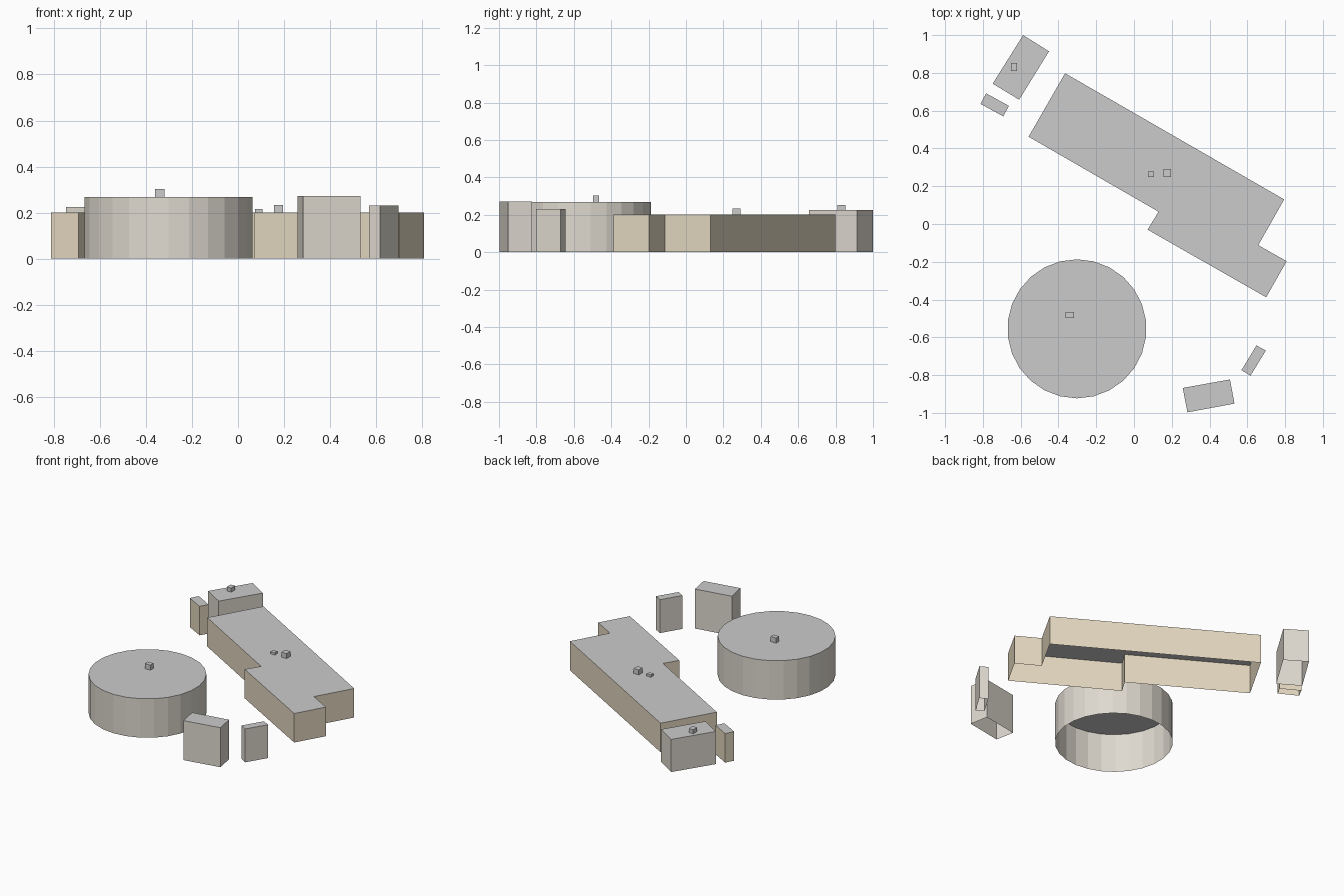
import bpy, math

if "Cube" in bpy.data.objects:
    bpy.data.objects.remove(bpy.data.objects["Cube"])


def material(name, rgb):
    m = bpy.data.materials.new(name)
    m.diffuse_color = (*rgb, 1)
    m.use_nodes = True
    m.node_tree.nodes["Principled BSDF"].inputs["Base Color"].default_value = m.diffuse_color
    return m


def add_mesh(name, verts, faces, mat=None):
    mesh = bpy.data.meshes.new(name)
    mesh.from_pydata(verts, [], faces)
    mesh.update()
    if mat:
        mesh.materials.append(mat)
    ob = bpy.data.objects.new(name, mesh)
    bpy.context.collection.objects.link(ob)
    return ob


def building(name, outline, height, mat):
    """Open-bottomed walls with a flat roof; outline is counter-clockwise."""
    n = len(outline)
    low = [(x, y, 0) for x, y in outline]
    top = [(x, y, height) for x, y in outline]
    walls = [(i, (i + 1) % n, n + (i + 1) % n, n + i) for i in range(n)]
    add_mesh(name + "_walls", low + top, walls, mat)
    add_mesh(name + "_roof", top, [tuple(range(n))])


def roof_unit(name, x, y, base, sx, sy, sz):
    bpy.ops.mesh.primitive_cube_add(size=1, location=(x, y, base + sz / 2))
    ob = bpy.context.object
    ob.name = name
    ob.scale = (sx, sy, sz)


beige = material("beige_wall", (0.78, 0.69, 0.53))
pale = material("pale_wall", (0.74, 0.70, 0.63))

# Long hall with the offset wing
building("main_hall", [(-0.365, 0.798), (-0.558, 0.462), (0.13, 0.065), (0.072, -0.03),
                       (0.70, -0.388), (0.808, -0.197), (0.658, -0.112), (0.795, 0.13)],
         0.20, beige)

# Round tank building, 26 sides with a corner facing the back
SIDES = 26
building("round_hall", [(-0.302 + 0.368 * math.cos(math.pi / 2 + math.tau * i / SIDES),
                         -0.555 + 0.368 * math.sin(math.pi / 2 + math.tau * i / SIDES))
                        for i in range(SIDES)], 0.268, pale)

# Small outbuildings
building("back_house", [(-0.587, 1.0), (-0.748, 0.743), (-0.608, 0.658), (-0.45, 0.914)],
         0.225, pale)
building("back_shed", [(-0.783, 0.692), (-0.813, 0.636), (-0.692, 0.57), (-0.662, 0.625)],
         0.20, beige)
building("front_house", [(0.258, -0.868), (0.283, -0.997), (0.532, -0.951), (0.508, -0.823)],
         0.272, pale)
building("front_shed", [(0.648, -0.643), (0.569, -0.774), (0.617, -0.803), (0.698, -0.67)],
         0.23, pale)

# Rooftop units
roof_unit("hall_unit_small", 0.09, 0.263, 0.20, 0.032, 0.028, 0.016)
roof_unit("hall_unit_large", 0.176, 0.27, 0.20, 0.039, 0.042, 0.034)
roof_unit("round_hall_unit", -0.34, -0.482, 0.268, 0.043, 0.033, 0.035)
roof_unit("back_house_unit", -0.636, 0.832, 0.225, 0.033, 0.042, 0.028)
